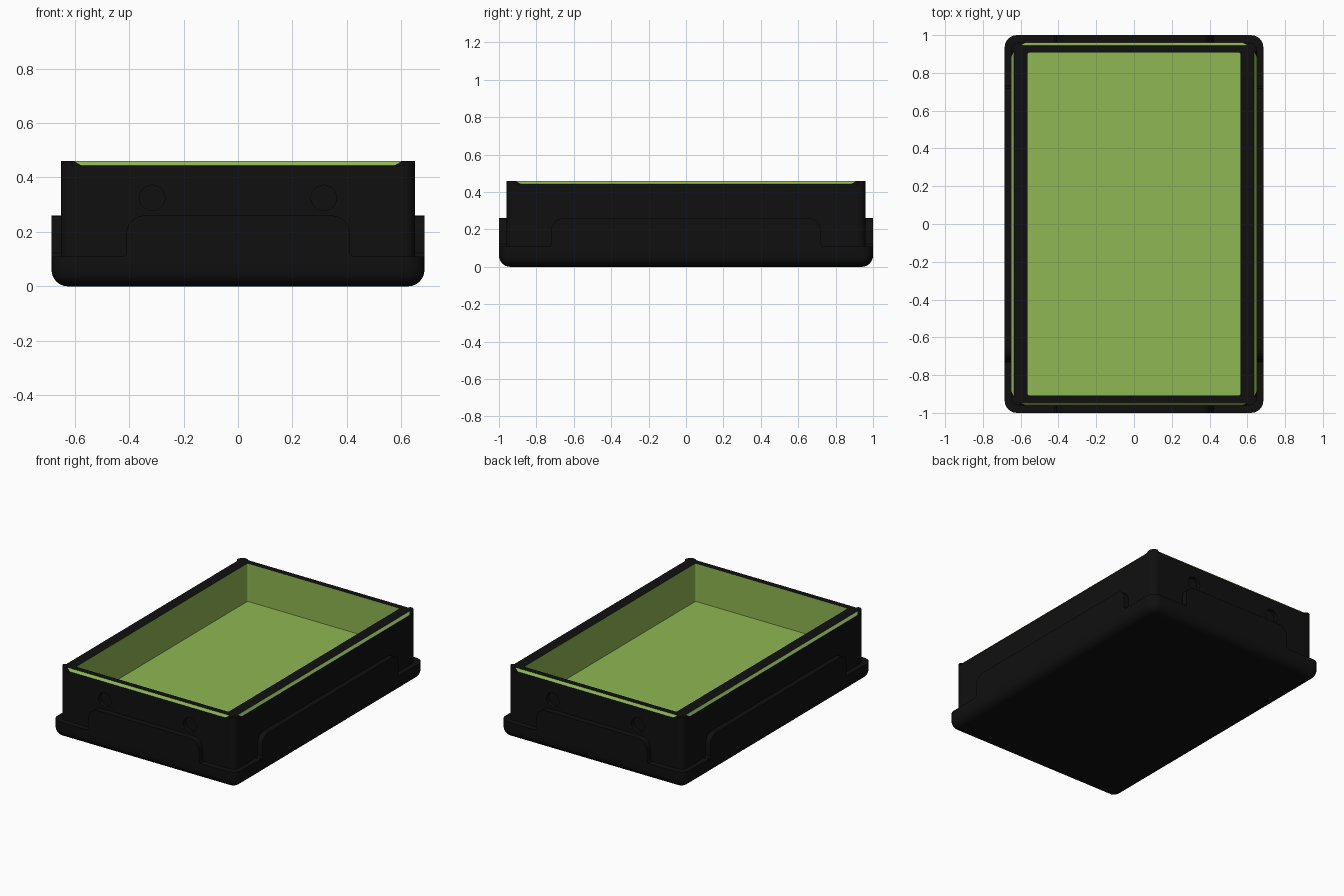
import bpy
import bmesh
from math import cos, sin, pi, radians

cube = bpy.data.objects.get("Cube")
if cube:
    bpy.data.objects.remove(cube, do_unlink=True)


def make_material(name, rgb, rough):
    mat = bpy.data.materials.new(name)
    mat.use_nodes = True
    mat.diffuse_color = (*rgb, 1)
    shader = mat.node_tree.nodes["Principled BSDF"]
    shader.inputs["Base Color"].default_value = (*rgb, 1)
    shader.inputs["Roughness"].default_value = rough
    return mat


BLACK = make_material("black plastic", (0.005, 0.005, 0.005), 0.6)
GREEN = make_material("leaf green", (0.275, 0.475, 0.084), 0.6)
ARC = 6
STEP = ARC + 3  # points per corner: straight, arc, straight


def ring(bm, hx, hy, r, z, d=0.02, inset=0.0):
    """Rounded rectangle; the straight runs may be pulled inward by inset."""
    verts = []
    for k, (sx, sy) in enumerate(((1, 1), (-1, 1), (-1, -1), (1, -1))):
        cx, cy = sx * (hx - r), sy * (hy - r)
        a0 = k * pi / 2
        pts = [(cx + r * cos(a0 + i * pi / 2 / ARC), cy + r * sin(a0 + i * pi / 2 / ARC))
               for i in range(ARC + 1)]
        n0, n1 = (cos(a0), sin(a0)), (-sin(a0), cos(a0))
        first = (pts[0][0] - n1[0] * d - n0[0] * inset, pts[0][1] - n1[1] * d - n0[1] * inset)
        last = (pts[-1][0] - n0[0] * d - n1[0] * inset, pts[-1][1] - n0[1] * d - n1[1] * inset)
        verts += [bm.verts.new((x, y, z)) for x, y in [first, *pts, last]]
    return verts


def bridge(bm, a, b, colour=lambda i: 0):
    n = len(a)
    for i in range(n):
        j = (i + 1) % n
        bm.faces.new((a[i], a[j], b[j], b[i])).material_index = colour(i)


def finish(bm, name, smooth=True):
    bmesh.ops.recalc_face_normals(bm, faces=bm.faces)
    mesh = bpy.data.meshes.new(name)
    bm.to_mesh(mesh)
    bm.free()
    mesh.materials.append(BLACK)
    mesh.materials.append(GREEN)
    obj = bpy.data.objects.new(name, mesh)
    bpy.context.collection.objects.link(obj)
    if smooth:
        smooth_object(obj)
    return obj


def smooth_object(obj):
    bpy.ops.object.select_all(action="DESELECT")
    obj.select_set(True)
    bpy.context.view_layer.objects.active = obj
    bpy.ops.object.shade_smooth_by_angle(angle=radians(30))


# Base tray with a rounded bottom edge
bm = bmesh.new()
FILLET = 0.06
rings = []
for i in range(7):
    a = i * pi / 12
    inset = FILLET * (1 - sin(a))
    rings.append(ring(bm, 0.685 - inset, 1 - inset, 0.065 - inset, FILLET * (1 - cos(a))))
rings.append(ring(bm, 0.685, 1, 0.065, 0.11))
for lower, upper in zip(rings, rings[1:]):
    bridge(bm, lower, upper)
bm.faces.new(rings[0])
bm.faces.new(rings[-1])
finish(bm, "base_tray")


# Raised wall guards with rounded shoulders, on all four sides
def guard(name, half, near, far, axis, side):
    low, high, r = 0.11, 0.26, 0.065
    outline = [(half + 0.01, low), (half, low + 0.012)]
    outline += [(half - r + r * cos(i * pi / 12), high - r + r * sin(i * pi / 12))
                for i in range(7)]
    outline += [(-u, z) for u, z in reversed(outline)]
    bm = bmesh.new()
    loops = []
    for depth in (near, far):
        w = depth * side
        loops.append([bm.verts.new((u, w, z) if axis == "y" else (w, u, z))
                      for u, z in outline])
    bridge(bm, *loops)
    for loop in loops:
        bm.faces.new(loop)
    finish(bm, name)


guard("front_guard", 0.41, 0.94, 1.0, "y", -1)
guard("back_guard", 0.41, 0.94, 1.0, "y", 1)
guard("right_guard", 0.72, 0.63, 0.685, "x", -1)
guard("left_guard", 0.72, 0.63, 0.685, "x", 1)

# Box body: outer wall, green bevelled lip, flat rim, green lined cavity
HX, HY, TOP = 0.65, 0.96, 0.46
bm = bmesh.new()
bottom = ring(bm, HX, HY, 0.04, 0.1, d=0.035)
wall = ring(bm, HX, HY, 0.04, TOP - 0.016, d=0.035)
lip = ring(bm, HX, HY, 0.04, TOP, d=0.008, inset=0.014)
mouth = ring(bm, 0.565, 0.908, 0.012, TOP)
floor = ring(bm, 0.565, 0.908, 0.012, 0.205)
bm.faces.new(bottom)
bridge(bm, bottom, wall)
bridge(bm, wall, lip, lambda i: int(i % STEP == STEP - 1))
bridge(bm, lip, mouth)
bridge(bm, mouth, floor, lambda i: 1)
bm.faces.new(floor).material_index = 1
body = finish(bm, "box_body", smooth=False)

# Shallow round sockets on the front and back walls
bm = bmesh.new()
for sx in (-1, 1):
    for sy in (-1, 1):
        made = bmesh.ops.create_cone(bm, cap_ends=True, segments=24,
                                     radius1=0.047, radius2=0.047, depth=0.05)
        for v in made["verts"]:
            x, y, z = v.co
            v.co = (sx * 0.315 + x, sy * HY + z, 0.325 + y)
cutter = finish(bm, "socket_cutter", smooth=False)
cutter.hide_render = True
cut = body.modifiers.new("sockets", "BOOLEAN")
cut.operation = "DIFFERENCE"
cut.object = cutter
cut.solver = "EXACT"
bpy.context.view_layer.objects.active = body
bpy.ops.object.modifier_apply(modifier=cut.name)
bpy.data.objects.remove(cutter, do_unlink=True)
smooth_object(body)
